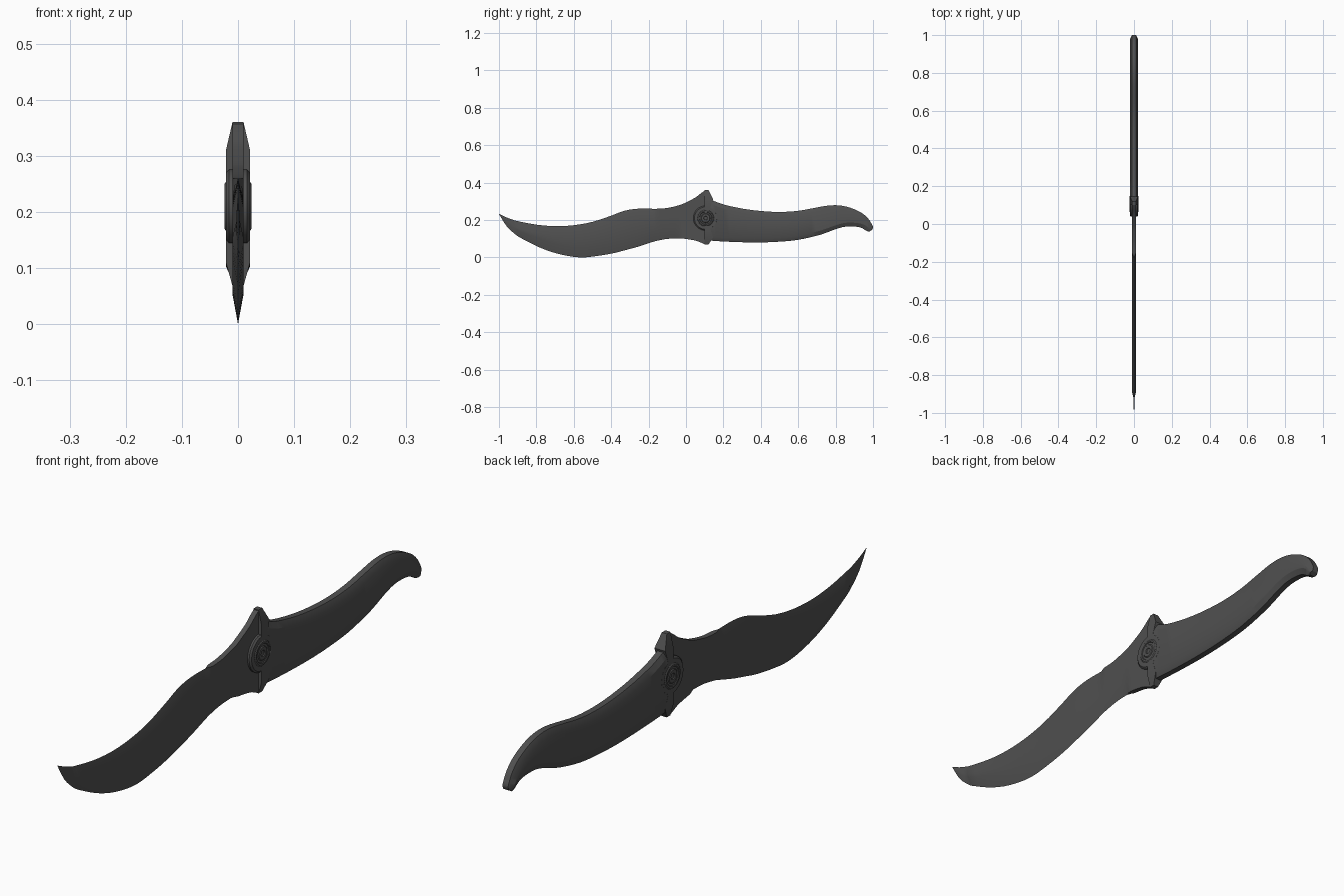
import bpy, bmesh, math
from mathutils import Vector

if "Cube" in bpy.data.objects:
    bpy.data.objects.remove(bpy.data.objects["Cube"])

mat = bpy.data.materials.new("dark_steel")
mat.diffuse_color = (0.08, 0.08, 0.08, 1)
mat.use_nodes = True
mat.node_tree.nodes["Principled BSDF"].inputs["Base Color"].default_value = mat.diffuse_color


def finish(name, bm, angle=25):
    bmesh.ops.remove_doubles(bm, verts=bm.verts, dist=0.00005)
    bmesh.ops.dissolve_degenerate(bm, edges=bm.edges, dist=0.00005)
    bmesh.ops.recalc_face_normals(bm, faces=bm.faces)
    me = bpy.data.meshes.new(name)
    bm.to_mesh(me)
    bm.free()
    me.materials.append(mat)
    ob = bpy.data.objects.new(name, me)
    bpy.context.collection.objects.link(ob)
    bpy.ops.object.select_all(action='DESELECT')
    bpy.context.view_layer.objects.active = ob
    ob.select_set(True)
    bpy.ops.object.shade_smooth_by_angle(angle=math.radians(angle))
    return ob


def spline(keys, n):
    """Catmull-Rom through tuples of any length."""
    out = []
    for i in range(len(keys) - 1):
        p = [Vector(keys[max(0, min(len(keys) - 1, i + k))]) for k in (-1, 0, 1, 2)]
        for s in range(n):
            t = s / n
            out.append(0.5 * (2 * p[1] + (p[2] - p[0]) * t
                       + (2 * p[0] - 5 * p[1] + 4 * p[2] - p[3]) * t * t
                       + (3 * p[1] - p[0] - 3 * p[2] + p[3]) * t ** 3))
    return out + [Vector(keys[-1])]


def loft(name, sections, angle=25):
    bm = bmesh.new()
    rings = [[bm.verts.new(p) for p in s] for s in sections]
    m = len(rings[0])
    for a, b in zip(rings, rings[1:]):
        for i in range(m):
            j = (i + 1) % m
            bm.faces.new((a[i], a[j], b[j], b[i]))
    bm.faces.new(rings[0])
    bm.faces.new(rings[-1][::-1])
    return finish(name, bm, angle)


def section(top, bot, wt, wb, xt, xm, xb):
    """Chamfered slab section between an upper and a lower outline point."""
    ln = max((top - bot).length, 1e-6)
    a, b = min(wt / ln, 0.42), min(wb / ln, 0.42)
    half = [(xt, 0), (xm, a), (xm, 1 - b), (xb, 1)]
    pts = half + [(-x, f) for x, f in reversed(half)]
    return [(x, *top.lerp(bot, f)) for x, f in pts]


def ramp(y, y0, y1, v0, v1):
    t = max(0, min(1, (y - y0) / (y1 - y0)))
    return v0 + (v1 - v0) * t


# blade: upper outline y,z and lower outline y,z
blade_keys = [
    (-1, .233, -.998, .229), (-.96, .214, -.96, .168), (-.925, .201, -.915, .125),
    (-.905, .195, -.88, .102), (-.80, .175, -.78, .052), (-.70, .167, -.68, .018),
    (-.60, .172, -.57, 0), (-.50, .190, -.48, .007), (-.40, .223, -.39, .022),
    (-.33, .249, -.32, .04), (-.26, .260, -.26, .056), (-.18, .260, -.18, .082),
    (-.155, .260, -.155, .089), (-.10, .264, -.10, .099), (-.04, .278, -.04, .102),
    (-.01, .289, -.01, .1), (.05, .320, .05, .09), (.08, .343, .08, .079), (.105, .36, .105, .068)]
secs = []
for ty, tz, by, bz in spline(blade_keys, 3):
    secs.append(section(Vector((ty, tz)), Vector((by, bz)), .042, .052,
                        ramp(ty, -.18, -.155, 0, .0095),
                        ramp(ty, -.925, -.905, .003, .0095) if ty > -.96 else ramp(ty, -1, -.96, 0, .003),
                        ramp(by, -.04, -.01, 0, .0095)))
loft("blade", secs)

# handle: curved grip with a hooked butt
handle_keys = [
    (.10, .312, .10, .092), (.14, .305, .14, .089), (.2, .283, .2, .085), (.3, .261, .3, .081),
    (.4, .248, .4, .08), (.5, .243, .5, .084), (.6, .249, .6, .094), (.7, .267, .7, .116),
    (.76, .277, .75, .132), (.82, .278, .80, .151), (.88, .265, .85, .164), (.94, .237, .90, .165),
    (.975, .206, .935, .159), (.993, .178, .955, .148), (1, .16, .967, .141), (.995, .147, .98, .138)]
secs = []
for ty, tz, by, bz in spline(handle_keys, 3):
    xm = ramp(by, .955, .98, .021, .015)
    secs.append(section(Vector((ty, tz)), Vector((by, bz)), .022, .022, .011, xm, .011))
loft("handle", secs)

# guard wings above and below the pivot
for name, rows in (
    ("upper_guard", [(.10, .12, .36, .0098), (.10, .145, .312, .021), (.10, .131, .272, .0215), (.10, .13, .25, .0215)]),
    ("lower_guard", [(.10, .12, .068, .0098), (.10, .145, .108, .021), (.10, .131, .148, .0215), (.10, .13, .17, .0215)])):
    loft(name, [[(-x, a, z), (x, a, z), (x, b, z), (-x, b, z)] for a, b, z, x in rows])


def lathe(name, profile, cy, cz, n=40):
    """Turned part about the x axis, mirrored to both sides."""
    full = profile + [(r, -x) for r, x in reversed(profile)]
    bm = bmesh.new()
    vs = [bm.verts.new((x, cy + r, cz)) for r, x in full]
    es = [bm.edges.new(e) for e in zip(vs, vs[1:])]
    bmesh.ops.spin(bm, geom=vs + es, cent=(0, cy, cz), axis=(1, 0, 0),
                   angle=2 * math.pi, steps=n, use_merge=True)
    return finish(name, bm)


# pivot collar with raised ring and cap
lathe("pivot_collar", [(0, .021), (.009, .021), (.011, .024), (.022, .024), (.025, .0215), (.032, .0215),
                       (.034, .024), (.040, .024), (.044, .0212), (.060, .0212), (.066, .016)], .105, .21)
lathe("stop_pin", [(0, .0222), (.005, .0222), (.006, .0215)], .152, .195, 16)
